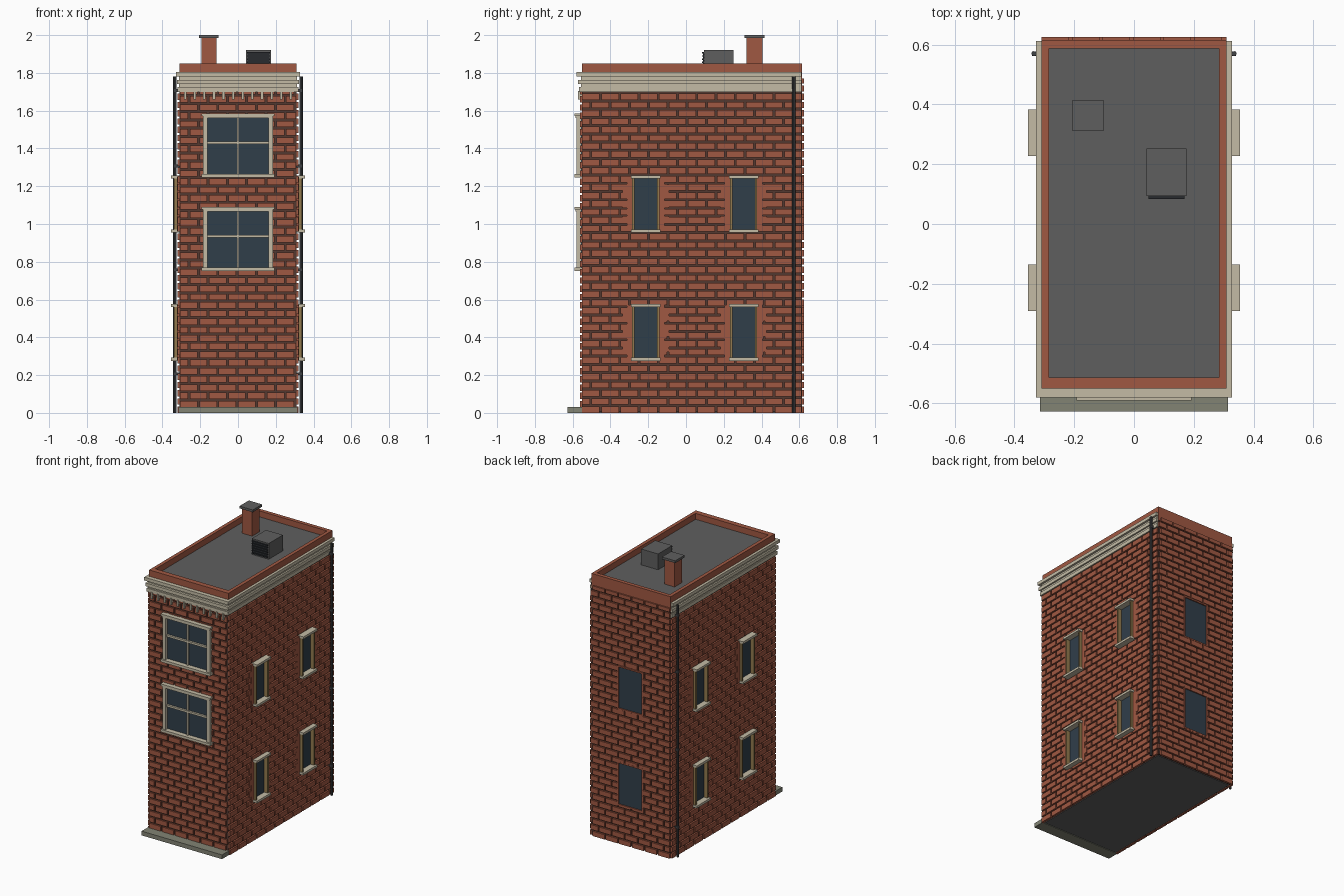
import bpy
import bmesh
from mathutils import Matrix, Vector

if "Cube" in bpy.data.objects:
    bpy.data.objects.remove(bpy.data.objects["Cube"])


def material(name, r, g, b):
    lin = [((c / 255 + 0.055) / 1.055) ** 2.4 for c in (r, g, b)] + [1]
    m = bpy.data.materials.new(name)
    m.use_nodes = True
    m.diffuse_color = lin
    m.node_tree.nodes["Principled BSDF"].inputs["Base Color"].default_value = lin
    return m


BRICK = material("red brick", 160, 88, 66)
MORTAR = material("dark mortar", 82, 56, 48)
STONE = material("pale stone", 195, 187, 165)
WOOD = material("aged wood", 146, 122, 78)
GLASS = material("dark glass", 48, 62, 74)
ROOF = material("roof grey", 95, 95, 95)
PIPE = material("pipe metal", 64, 66, 69)
STEP = material("step stone", 130, 131, 116)
LOUVRE = material("louvre dark", 40, 43, 47)


def build(name, mat, boxes):
    """Join axis-aligned boxes (x0, x1, y0, y1, z0, z1) into one object."""
    bm = bmesh.new()
    for x0, x1, y0, y1, z0, z1 in boxes:
        mid = Vector((x0 + x1, y0 + y1, z0 + z1)) / 2
        size = (abs(x1 - x0), abs(y1 - y0), abs(z1 - z0), 1)
        bmesh.ops.create_cube(bm, size=1, matrix=Matrix.Translation(mid) @ Matrix.Diagonal(size))
    return finish(name, mat, bm)


def finish(name, mat, bm):
    me = bpy.data.meshes.new(name)
    bm.to_mesh(me)
    bm.free()
    me.materials.append(mat)
    ob = bpy.data.objects.new(name, me)
    bpy.context.collection.objects.link(ob)
    return ob


# Wall shell: half width, front and back planes
W, F, B = 0.309, -0.55, 0.613


def on_wall(wall, u0, u1, z0, z1, d0, d1):
    """Box on a wall: u along it, z up, d outwards from its plane."""
    if wall == "front":
        return (u0, u1, F - d1, F - d0, z0, z1)
    if wall == "back":
        return (u0, u1, B + d0, B + d1, z0, z1)
    s = 1 if wall == "left" else -1
    return (s * (W + d0), s * (W + d1), u0, u1, z0, z1)


def cut(rect, holes):
    """Subtract rectangular holes from a rectangle."""
    if not holes:
        return [rect]
    a, b, c, d = rect
    p, q, r, s = holes[0]
    if a >= q or b <= p or c >= s or d <= r:
        return cut(rect, holes[1:])
    lo, hi = max(c, r), min(d, s)
    parts = [(a, b, c, r), (a, b, s, d), (a, p, lo, hi), (q, b, lo, hi)]
    return [x for part in parts if part[1] - part[0] > 0.004 and part[3] - part[2] > 0.004
            for x in cut(part, holes[1:])]


# Window openings on each wall (u0, u1, z0, z1)
LEVELS = [(0.28, 0.57), (0.96, 1.25)]
side_holes = [(y - 0.072, y + 0.072, a, b) for y in (-0.213, 0.305) for a, b in LEVELS]
back_holes = [(-0.09, 0.09, a, b) for a, b in LEVELS]
front_holes = [(-0.185, 0.185, a, a + 0.33) for a in (0.755, 1.25)]
WALLS = {
    "front": (-0.306, 0.306, 0.03, 1.70, 0.01, front_holes),
    "back": (-0.309, 0.309, 0.0, 1.77, 0.012, back_holes),
    "left": (F, 0.612, 0.0, 1.70, 0.012, side_holes),
    "right": (F, 0.612, 0.0, 1.70, 0.012, side_holes),
}
COURSE, LENGTH, GAP = 0.0436, 0.102, 0.01

build("wall_core", MORTAR, [(-W, W, F, B, 0.005, 1.78)])
build("ground_slab", ROOF, [(-0.3, 0.3, -0.54, 0.6, 0, 0.01)])

# Raised running-bond bricks
for wall, (u0, u1, z0, z1, depth, holes) in WALLS.items():
    boxes = []
    for row in range(int((z1 - z0) / COURSE) + 1):
        low = z0 + row * COURSE
        high = min(low + COURSE - GAP, z1)
        u = u0 - (row % 2) * LENGTH / 2
        while u < u1:
            a, b = max(u, u0), min(u + LENGTH - GAP, u1)
            if b - a > 0.008 and high - low > 0.006:
                boxes += [on_wall(wall, *r, -0.004, depth) for r in cut((a, b, low, high), holes)]
            u += LENGTH
    build(wall + "_bricks", BRICK, boxes)

# Side windows: glass, wooden jambs, stone lintels and sills, toothed brick surrounds
for wall in ("left", "right"):
    glass, jambs, stone, teeth = [], [], [], []
    for a, b, low, high in side_holes:
        glass.append(on_wall(wall, a, b, low, high, -0.004, 0.003))
        for u0, u1 in ((a, a + 0.012), (b - 0.012, b)):
            jambs.append(on_wall(wall, u0, u1, low, high, -0.004, 0.031))
        for z in (low, high - 0.006):
            stone.append(on_wall(wall, a - 0.006, b + 0.006, z - 0.004, z + 0.012, -0.004, 0.045))
        for i in range(7):
            z, w = low + i * (high - low) / 7, (0.028, 0.05)[i % 2]
            top = z + (high - low) / 7
            teeth += [on_wall(wall, a - w, a, z, top, -0.004, 0.014),
                      on_wall(wall, b, b + w, z, top, -0.004, 0.014)]
    build(wall + "_window_glass", GLASS, glass)
    build(wall + "_window_jambs", WOOD, jambs)
    build(wall + "_window_sills", STONE, stone)
    build(wall + "_window_surrounds", BRICK, teeth)

# Back windows with a plain brick reveal
build("back_window_glass", GLASS, [on_wall("back", *h, -0.004, 0.005) for h in back_holes])
reveal = []
for a, b, low, high in back_holes:
    for r in ((a - 0.01, a, low, high), (b, b + 0.01, low, high),
              (a - 0.01, b + 0.01, low - 0.01, low), (a - 0.01, b + 0.01, high, high + 0.01)):
        reveal.append(on_wall("back", *r, -0.004, 0.013))
build("back_window_reveals", BRICK, reveal)

# Front windows: glass, frame, glazing bars, lintel and sill
build("front_window_glass", GLASS, [on_wall("front", *h, -0.004, 0.006) for h in front_holes])
frame = []
for a, b, low, high in front_holes:
    mid = (low + high) / 2 + 0.016
    frame += [on_wall("front", a, a + 0.024, low, high, -0.004, 0.03),
              on_wall("front", b - 0.024, b, low, high, -0.004, 0.03),
              on_wall("front", -0.006, 0.006, low, high, 0, 0.018),
              on_wall("front", a, b, mid - 0.007, mid + 0.007, 0, 0.02),
              on_wall("front", a, b, high - 0.02, high - 0.004, 0, 0.034),
              on_wall("front", a - 0.008, b + 0.008, high - 0.008, high + 0.006, -0.004, 0.041),
              on_wall("front", a - 0.008, b + 0.008, low - 0.004, low + 0.014, -0.004, 0.041)]
build("front_window_frames", STONE, frame)

# Cornice around front and sides, with brackets below it
bands = [(-0.313, 0.313, -0.556, 0.61, 1.70, 1.80)]
for low, high, half, front in ((1.70, 1.725, 0.319, -0.566), (1.74, 1.763, 0.324, -0.573),
                               (1.782, 1.805, 0.328, -0.58)):
    bands.append((-half, half, front, 0.612, low, high))
build("cornice", STONE, bands)
build("cornice_brackets", STONE, [on_wall("front", x - 0.007, x + 0.007, 1.66, 1.705, 0, 0.021)
                                  for x in [-0.28 + i * 0.0509 for i in range(12)]])

# Parapet and roof deck
build("parapet", BRICK, [(-0.31, 0.31, -0.551, -0.514, 1.75, 1.85),
                         (-0.31, 0.31, 0.588, 0.615, 1.75, 1.85),
                         (-0.31, -0.285, -0.514, 0.588, 1.75, 1.85),
                         (0.285, 0.31, -0.514, 0.588, 1.75, 1.85)])
build("roof_deck", ROOF, [(-0.286, 0.286, -0.515, 0.589, 1.75, 1.808)])

# Chimney and cap
cx, cy = -0.154, 0.363
build("chimney", BRICK, [(cx - 0.04, cx + 0.04, cy - 0.042, cy + 0.042, 1.8, 1.986)])
build("chimney_cap", ROOF, [(cx - 0.052, cx + 0.052, cy - 0.052, cy + 0.052, 1.984, 2.0)])

# Roof vent with louvred front
build("roof_vent", ROOF, [(0.042, 0.175, 0.094, 0.252, 1.8, 1.92)])
build("vent_louvres", LOUVRE, [(0.05, 0.167, 0.09, 0.1, 1.815, 1.908)] +
      [(0.048, 0.169, 0.084, 0.1, z, z + 0.007) for z in [1.82 + i * 0.0165 for i in range(6)]])

# Front step
build("front_step", STEP, [(-0.315, 0.315, -0.628, -0.545, 0, 0.03)])

# Drainpipes near the back corners
for side, s in (("left", 1), ("right", -1)):
    bm = bmesh.new()
    bmesh.ops.create_cone(bm, cap_ends=True, segments=8, radius1=0.0085, radius2=0.0085, depth=1.78,
                          matrix=Matrix.Translation((s * 0.335, 0.57, 0.89)))
    finish(side + "_drainpipe", PIPE, bm)
    build(side + "_pipe_clips", PIPE, [(s * 0.305, s * 0.341, 0.562, 0.578, z, z + 0.015)
                                       for z in (0.2, 0.75, 1.3, 1.7)])
